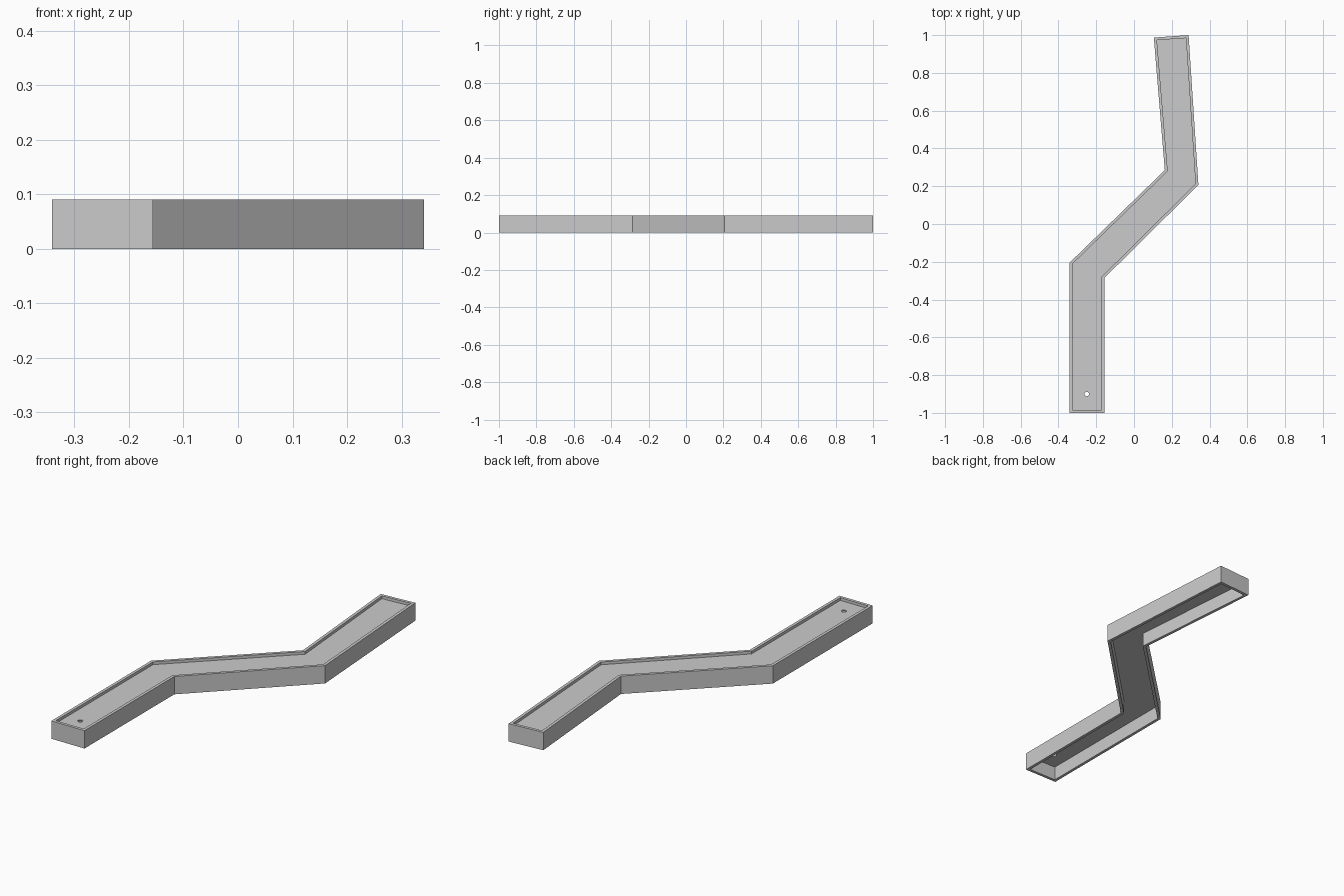
import bpy, bmesh, math
from mathutils import Vector

if "Cube" in bpy.data.objects:
    bpy.data.objects.remove(bpy.data.objects["Cube"])

HEIGHT, WALL = 0.09, 0.015
FLOOR_TOP, FLOOR_BOTTOM = 0.076, 0.07

# Counter-clockwise outline of the bent lane
outline = [Vector(p) for p in [(-0.341, -1), (-0.156, -1), (-0.156, -0.285), (0.341, 0.207),
                               (0.289, 1.0), (0.105, 0.987), (0.163, 0.285), (-0.341, -0.205)]]


def inset(points, d):
    """Move every edge inward by d with mitred corners."""
    result = []
    for i, p in enumerate(points):
        a = (p - points[i - 1]).normalized()
        b = (points[(i + 1) % len(points)] - p).normalized()
        na, nb = Vector((-a.y, a.x)), Vector((-b.y, b.x))
        result.append(p + (na + nb) * d / (1 + na.dot(nb)))
    return result


def make_object(name, bm):
    bmesh.ops.recalc_face_normals(bm, faces=bm.faces)
    mesh = bpy.data.meshes.new(name)
    bm.to_mesh(mesh)
    bm.free()
    obj = bpy.data.objects.new(name, mesh)
    bpy.context.collection.objects.link(obj)
    return obj


def ring(bm, points, z):
    return [bm.verts.new((p.x, p.y, z)) for p in points]


def prism(name, points, z0, z1):
    bm = bmesh.new()
    low, high = ring(bm, points, z0), ring(bm, points, z1)
    bm.faces.new(low)
    bm.faces.new(high)
    for i in range(len(points)):
        bm.faces.new((low[i - 1], low[i], high[i], high[i - 1]))
    return make_object(name, bm)


inner = inset(outline, WALL)

# Thin wall running all round the lane, open above and below
bm = bmesh.new()
loops = [ring(bm, outline, 0), ring(bm, outline, HEIGHT),
         ring(bm, inner, HEIGHT), ring(bm, inner, 0)]
for k in range(4):
    a, b = loops[k - 1], loops[k]
    for i in range(len(a)):
        bm.faces.new((a[i - 1], a[i], b[i], b[i - 1]))
make_object("border_wall", bm)

# Floor plate just below the rim
floor = prism("lane_floor", inner, FLOOR_BOTTOM, FLOOR_TOP)

# Small round hole near the front end
circle = [Vector((-0.25 + 0.012 * math.cos(math.tau * i / 16),
                  -0.9 + 0.012 * math.sin(math.tau * i / 16))) for i in range(16)]
cutter = prism("hole_cutter", circle, 0.05, 0.1)
cutter.hide_render = True
cutter.hide_viewport = True
cut = floor.modifiers.new("hole", 'BOOLEAN')
cut.operation = 'DIFFERENCE'
cut.solver = 'EXACT'
cut.object = cutter
